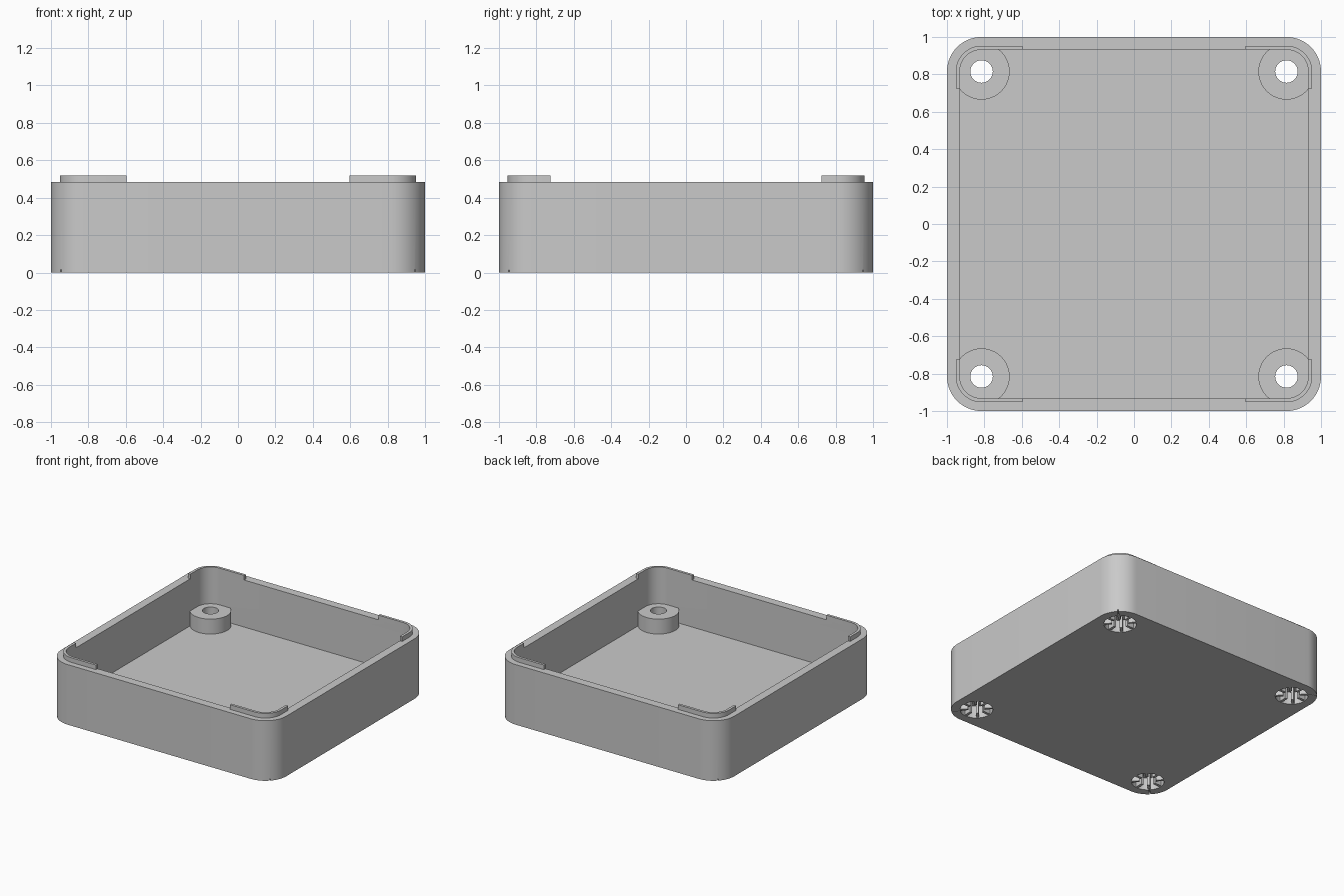
import bpy, bmesh
from math import sin, cos, pi

old = bpy.data.objects.get("Cube")
if old:
    bpy.data.objects.remove(old, do_unlink=True)

grey = bpy.data.materials.new("mid grey")
grey.use_nodes = True
grey.diffuse_color = (0.59, 0.59, 0.59, 1)
grey.node_tree.nodes["Principled BSDF"].inputs["Base Color"].default_value = grey.diffuse_color

SCREW = 0.815            # screw centre, also the centre of every corner round
FLOOR, RIM, LIP_TOP, BOSS_TOP = 0.105, 0.483, 0.52, 0.225
RECESS_R, RECESS_TOP, HOLE_R = 0.12, 0.1, 0.06
CORNERS = [(sx, sy) for sx in (-1, 1) for sy in (-1, 1)]


def arc(cx, cy, r, a0, a1, n):
    return [(cx + r * cos(a0 + (a1 - a0) * i / n), cy + r * sin(a0 + (a1 - a0) * i / n))
            for i in range(n + 1)]


def circle(cx, cy, r, n=40):
    return arc(cx, cy, r, 0, 2 * pi, n)[:-1]


def rounded_square(half):
    pts = []
    for k, (sx, sy) in enumerate([(1, 1), (-1, 1), (-1, -1), (1, -1)]):
        pts += arc(sx * SCREW, sy * SCREW, half - SCREW, k * pi / 2, (k + 1) * pi / 2, 14)
    return pts


def radial_bar(sx, sy, angle, r0, r1, w):
    """Thin bar pointing away from a screw centre, mirrored with its corner."""
    c, s = cos(angle), sin(angle)
    return [(sx * (SCREW + r * c - t * s), sy * (SCREW + r * s + t * c))
            for r, t in ((r0, -w), (r1, -w), (r1, w), (r0, w))]


def prisms(name, outlines, z0, z1):
    """Extrude each outline from z0 to z1 into one object."""
    bm = bmesh.new()
    for pts in outlines:
        face = bm.faces.new([bm.verts.new((x, y, z0)) for x, y in pts])
        top = bmesh.ops.extrude_face_region(bm, geom=[face])["geom"]
        for v in top:
            if isinstance(v, bmesh.types.BMVert):
                v.co.z = z1
    bmesh.ops.recalc_face_normals(bm, faces=bm.faces)
    mesh = bpy.data.meshes.new(name)
    bm.to_mesh(mesh)
    bm.free()
    mesh.materials.append(grey)
    ob = bpy.data.objects.new(name, mesh)
    bpy.context.collection.objects.link(ob)
    return ob


def select(ob):
    bpy.ops.object.select_all(action='DESELECT')
    ob.select_set(True)
    bpy.context.view_layer.objects.active = ob


def combine(ob, other, operation):
    mod = ob.modifiers.new(operation.lower(), 'BOOLEAN')
    mod.object, mod.operation, mod.solver = other, operation, 'EXACT'
    select(ob)
    bpy.ops.object.modifier_apply(modifier=mod.name)
    bpy.data.objects.remove(other, do_unlink=True)


def at_screws(r):
    return [circle(sx * SCREW, sy * SCREW, r) for sx, sy in CORNERS]


# Open tray with a screw boss in each corner
tray = prisms("tray", [rounded_square(1.0)], 0, RIM)
combine(tray, prisms("cavity", [rounded_square(0.932)], FLOOR, 1), 'DIFFERENCE')
combine(tray, prisms("bosses", at_screws(0.15), FLOOR / 2, BOSS_TOP), 'UNION')
combine(tray, prisms("recesses", at_screws(RECESS_R), -0.1, RECESS_TOP), 'DIFFERENCE')
combine(tray, prisms("screw_holes", at_screws(HOLE_R), -0.1, 1), 'DIFFERENCE')

# Fine slits from the recesses out to the tray corners
slits = [radial_bar(sx, sy, pi / 4, 0.1, 0.2, 0.003) for sx, sy in CORNERS]
combine(tray, prisms("corner_slits", slits, -0.1, 0.015), 'DIFFERENCE')

# Raised locating lips around the corners
outer = [(0.597, 0.953)] + arc(SCREW, SCREW, 0.138, pi / 2, 0, 12) + [(0.953, 0.725)]
inner = [(0.932, 0.725)] + arc(SCREW, SCREW, 0.117, 0, pi / 2, 12) + [(0.597, 0.932)]
lips = prisms("corner_lips", [[(sx * x, sy * y) for x, y in outer + inner]
                              for sx, sy in CORNERS], RIM, LIP_TOP)

# Radial ribs inside the screw recesses
prisms("recess_ribs", [radial_bar(sx, sy, k * pi / 4, HOLE_R, RECESS_R, 0.01)
                       for sx, sy in CORNERS for k in range(8)], 0.005, RECESS_TOP)

for ob in (tray, lips):
    select(ob)
    bpy.ops.object.shade_smooth_by_angle(angle=pi / 6)
